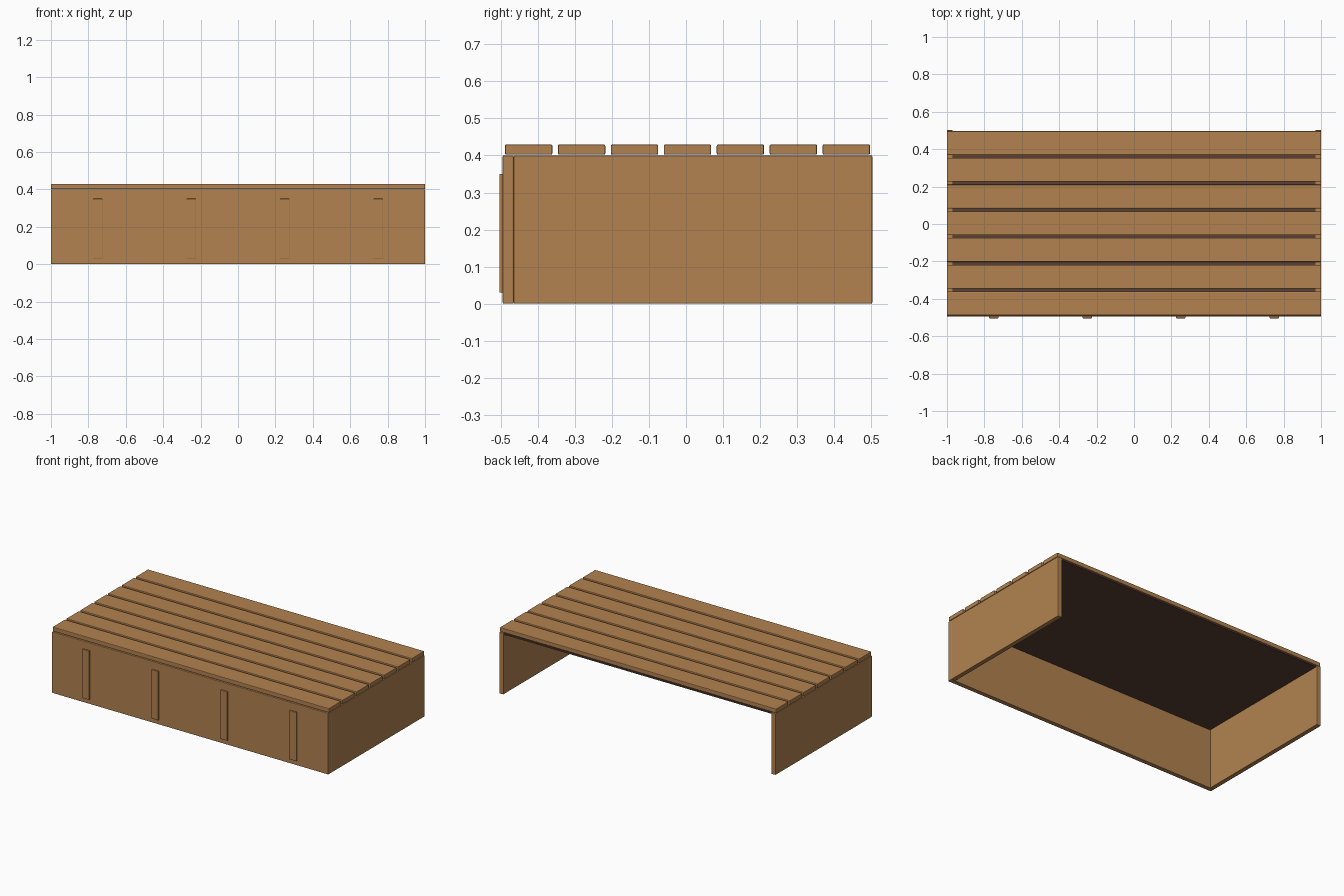
import bpy

if "Cube" in bpy.data.objects:
    bpy.data.objects.remove(bpy.data.objects["Cube"])


def material(name, rgb):
    m = bpy.data.materials.new(name)
    m.diffuse_color = (*rgb, 1.0)
    m.use_nodes = True
    m.node_tree.nodes["Principled BSDF"].inputs["Base Color"].default_value = m.diffuse_color
    return m


wood = material("warm wood", (0.445, 0.223, 0.080))
dark = material("dark brown", (0.107, 0.051, 0.033))


def box(name, x, y, z, mat, bevel=0.0):
    """Box from (min, max) ranges on each axis, with optional small chamfer."""
    lo, hi = zip(x, y, z)
    size = [b - a for a, b in zip(lo, hi)]
    bpy.ops.mesh.primitive_cube_add(
        size=1, location=[(a + b) / 2 for a, b in zip(lo, hi)])
    ob = bpy.context.object
    ob.name = name
    ob.scale = size
    bpy.ops.object.transform_apply(location=False, rotation=False, scale=True)
    ob.data.materials.append(mat)
    if bevel:
        mod = ob.modifiers.new("soft edges", 'BEVEL')
        mod.width = bevel
        mod.segments = 2
    return ob


# Front panel and the two side panels (the back is open)
box("front_panel", (-1, 1), (-0.495, -0.465), (0, 0.40), wood, 0.003)
box("left_side_panel", (-1, -0.97), (-0.465, 0.503), (0, 0.40), wood, 0.003)
box("right_side_panel", (0.97, 1), (-0.465, 0.503), (0, 0.40), wood, 0.003)

# Dark board under the slats
box("under_board", (-0.97, 0.97), (-0.465, 0.497), (0.39, 0.399), dark)

# Deck slats
for i in range(7):
    y = -0.425 + i * 0.143
    box(f"deck_slat_{i + 1}", (-1, 1), (y - 0.064, y + 0.064),
        (0.402, 0.43), wood, 0.004)

# Raised strips on the front
for i in range(4):
    x = -0.75 + i * 0.5
    box(f"front_strip_{i + 1}", (x - 0.025, x + 0.025), (-0.504, -0.494),
        (0.03, 0.35), wood, 0.002)
